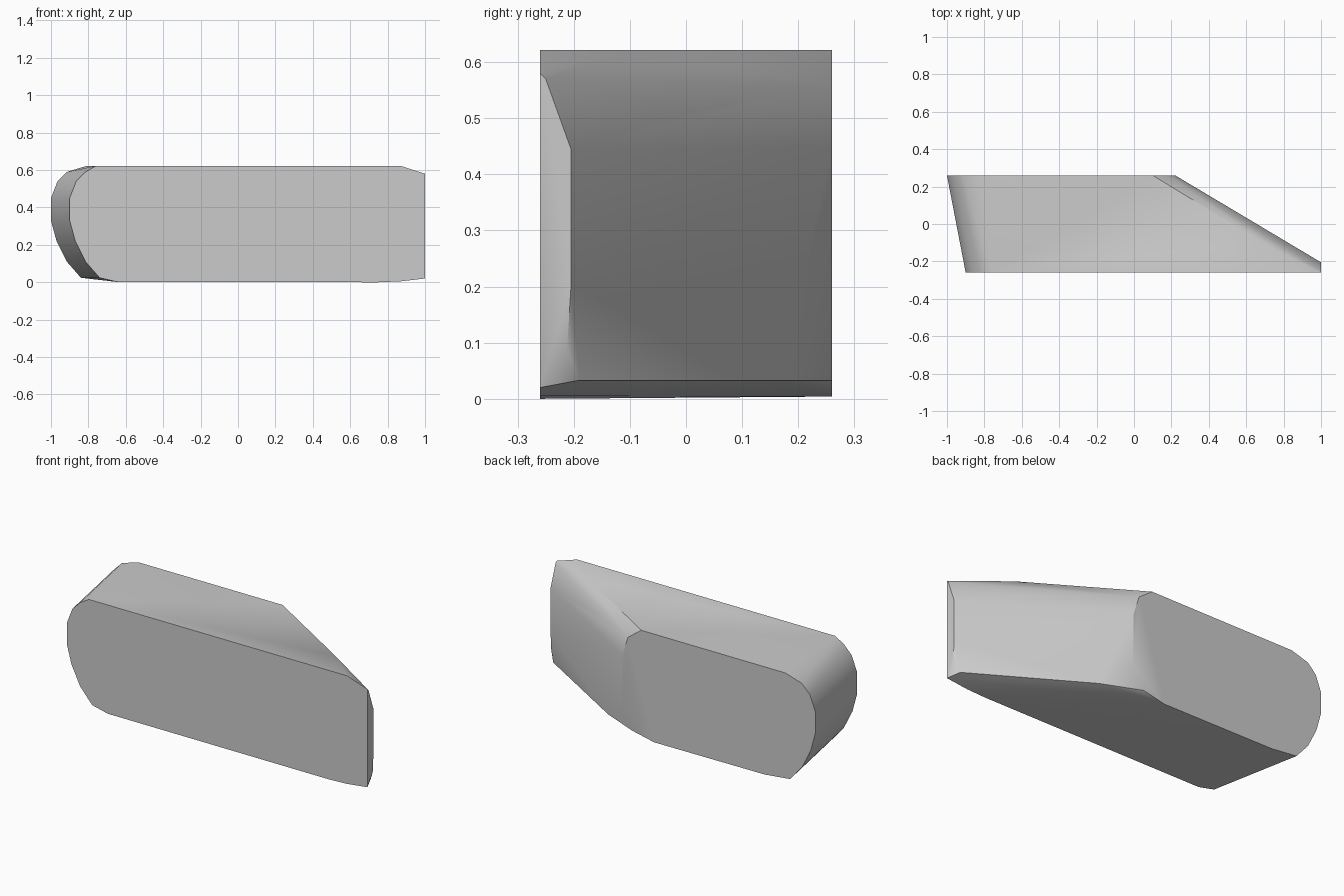
import bpy, bmesh, math

cube = bpy.data.objects.get("Cube")
if cube:
    bpy.data.objects.remove(cube)

grey = bpy.data.materials.new("light grey")
grey.use_nodes = True
colour = (0.6, 0.6, 0.6, 1)
grey.diffuse_color = colour
grey.node_tree.nodes["Principled BSDF"].inputs["Base Color"].default_value = colour

HALF = 0.26    # half depth
TOP = 0.622    # height

# Rounded end, as (x inset from the end, z)
round_end = [(0.26, 0.001), (0.16, 0.024), (0.085, 0.11), (0.03, 0.22), (0, 0.33),
             (0, 0.45), (0.035, 0.54), (0.085, 0.59)]

# Front outline, with the blunt end at +x
front = [(x - 0.9, z) for x, z in round_end]
front += [(-0.76, TOP), (0.87, TOP), (1, 0.58), (1, 0.02), (0.87, 0.005), (0.75, 0)]

# Back outline, cut short where the slanted side begins
back = [(x - 1, z) for x, z in round_end[1:]]
back += [(-0.68, 0.007), (-0.81, TOP), (0.1, TOP), (0.185, 0.56), (0.22, 0.45),
         (0.22, 0.15), (0.155, 0.033), (0.02, 0.004)]

# Slanted side: blunt edge, lower rim and rounded shoulder
slant = [(1, -0.205, 0.445), (1, -0.205, 0.2), (1, -0.212, 0.09), (1, -0.25, 0.57),
         (0.972, -0.19, 0.033), (0.37, 0.17, 0.033), (0.34, 0.17, 0.53),
         (0.635, 0, 0.51), (0.69, -0.1, TOP)]

points = [(x, -HALF, z) for x, z in front]
points += [(x, HALF, z) for x, z in back] + slant

# Wrap the outlines in one convex body
bm = bmesh.new()
for p in points:
    bm.verts.new(p)
hull = bmesh.ops.convex_hull(bm, input=bm.verts[:])
loose = [v for v in bm.verts if not v.link_faces]
bmesh.ops.delete(bm, geom=loose, context='VERTS')
bmesh.ops.dissolve_limit(bm, angle_limit=math.radians(0.5),
                         verts=bm.verts[:], edges=bm.edges[:])
bmesh.ops.recalc_face_normals(bm, faces=bm.faces[:])
mesh = bpy.data.meshes.new("wedge_body")
bm.to_mesh(mesh)
bm.free()
mesh.materials.append(grey)

body = bpy.data.objects.new("wedge_body", mesh)
bpy.context.collection.objects.link(body)
bpy.context.view_layer.objects.active = body
body.select_set(True)
bpy.ops.object.shade_smooth_by_angle(angle=math.radians(30))
